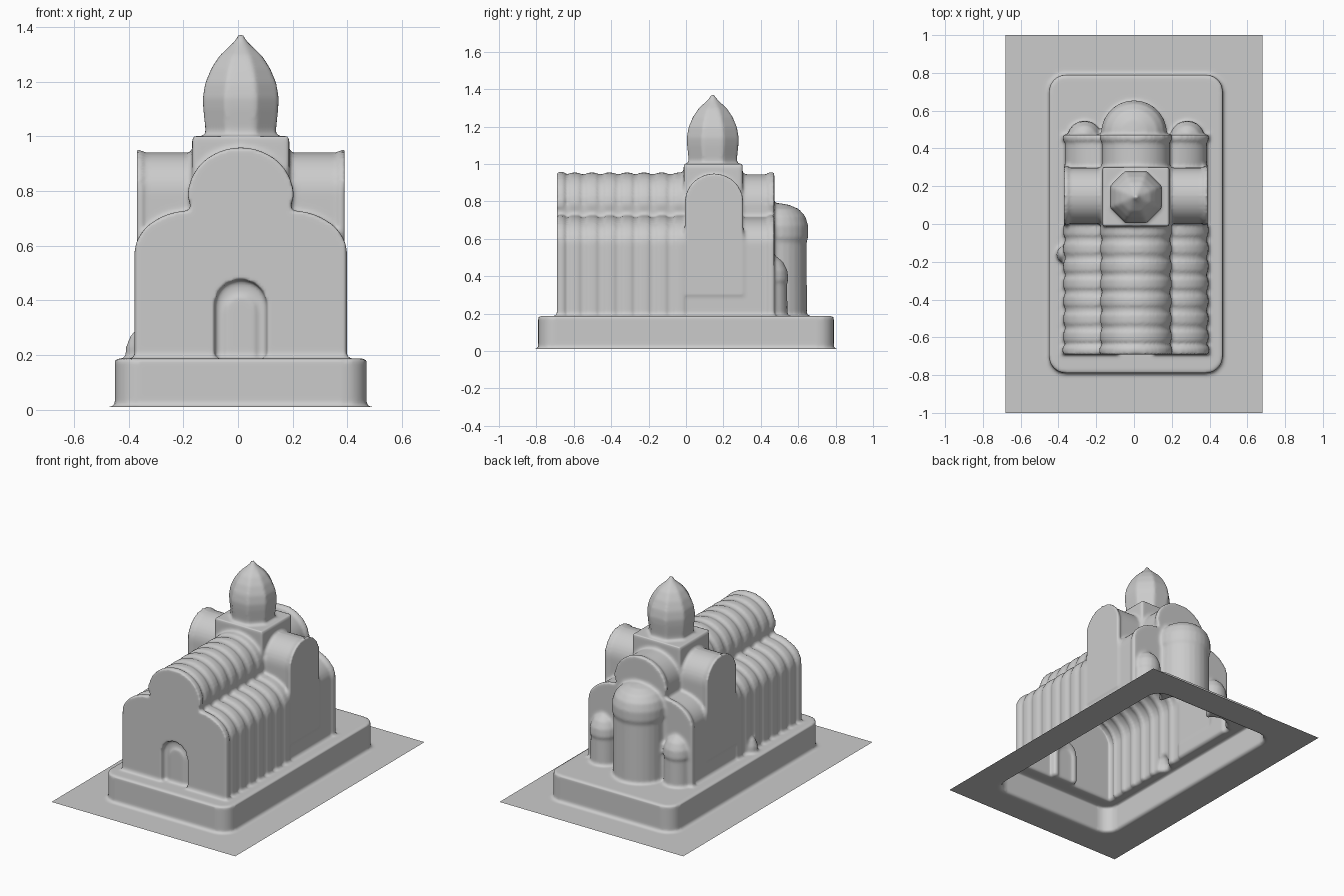
import bpy, bmesh
from math import sin, cos, pi
from mathutils import Vector

if "Cube" in bpy.data.objects:
    bpy.data.objects.remove(bpy.data.objects["Cube"])

CX = 0.01          # church axis is slightly off centre
GROUND = 0.01
parts = []


def make(name, bm):
    bmesh.ops.recalc_face_normals(bm, faces=bm.faces)
    me = bpy.data.meshes.new(name)
    bm.to_mesh(me)
    bm.free()
    ob = bpy.data.objects.new(name, me)
    bpy.context.collection.objects.link(ob)
    parts.append(ob)
    return ob


def prism(name, pts, axis, a, b):
    """Extrude a 2D outline along the given axis from a to b."""
    place = {'x': lambda u, v, w: (w, u, v),
             'y': lambda u, v, w: (u, w, v),
             'z': lambda u, v, w: (u, v, w)}[axis]
    bm = bmesh.new()
    rings = [[bm.verts.new(place(u, v, w)) for u, v in pts] for w in (a, b)]
    bm.faces.new(rings[0])
    bm.faces.new(rings[1])
    n = len(pts)
    for i in range(n):
        j = (i + 1) % n
        bm.faces.new((rings[0][i], rings[0][j], rings[1][j], rings[1][i]))
    return make(name, bm)


def lathe(name, profile, x, y, sides, turn=0.0):
    """Stack of rings (radius, z) around a vertical axis, capped."""
    bm = bmesh.new()
    rings = [[bm.verts.new((x + r * cos(turn + 2 * pi * k / sides),
                            y + r * sin(turn + 2 * pi * k / sides), z))
              for k in range(sides)] for r, z in profile]
    for lo, hi in zip(rings, rings[1:]):
        for k in range(sides):
            m = (k + 1) % sides
            bm.faces.new((lo[k], lo[m], hi[m], hi[k]))
    bm.faces.new(rings[0])
    bm.faces.new(rings[-1])
    return make(name, bm)


def arc(cx, cz, rx, rz, a0, a1, n=14):
    return [(cx + rx * cos(a0 + (a1 - a0) * i / n),
             cz + rz * sin(a0 + (a1 - a0) * i / n)) for i in range(n + 1)]


def basilica(g, door=False):
    """Cross-section: high barrel nave between two quarter-vaulted aisles."""
    pts = [(CX + 0.375 + g, 0.1)]
    pts += arc(CX + 0.18, 0.57, 0.195 + g, 0.145 + g, 0, pi / 2)
    pts += arc(CX, 0.78, 0.18 + g, 0.165 + g, 0, pi, 24)
    pts += arc(CX - 0.18, 0.57, 0.195 + g, 0.145 + g, pi / 2, pi)
    pts += [(CX - 0.375 - g, 0.1)]
    if door:
        pts += [(CX - 0.095, 0.1)] + arc(CX, 0.38, 0.095, 0.095, pi, 0) + [(CX + 0.095, 0.1)]
    return pts


def vault(g):
    """Transept cross-section in y and z."""
    return [(0.298 + g, 0.3)] + arc(0.15, 0.79, 0.148 + g, 0.15 + g, 0, pi, 20) + [(0.002 - g, 0.3)]


def box(x0, x1, y0, y1):
    return [(x0, y0), (x1, y0), (x1, y1), (x0, y1)]


# Ground slab (trimmed later) and round-cornered plinth
prism("ground", box(-0.8, 0.8, -1.1, 1.1), 'z', -0.1, GROUND)
outline = []
for i, (sx, sy) in enumerate(((1, 1), (-1, 1), (-1, -1), (1, -1))):
    outline += arc(CX + sx * 0.37, sy * 0.70, 0.09, 0.09, i * pi / 2, (i + 1) * pi / 2, 8)
prism("plinth", outline, 'z', -0.05, 0.187)

# Nave and aisles, with the doorway left open in the front gable
prism("nave", basilica(0), 'y', -0.652, 0.46)
prism("front_gable", basilica(0.014, True), 'y', -0.69, -0.652)
prism("back_gable", basilica(0.012), 'y', 0.445, 0.472)
prism("inner_door", [(CX - 0.055, 0.1)] + arc(CX, 0.36, 0.055, 0.055, pi, 0)
      + [(CX + 0.055, 0.1)], 'y', -0.662, -0.64)

# Vault ribs continuing down the walls as pilasters
for i in range(7):
    y = -0.595 + 0.093 * i
    prism("rib", basilica(0.009), 'y', y - 0.024, y + 0.024)

# Transept with raised end rims
prism("transept", vault(0), 'x', CX - 0.375, CX + 0.37)
for s in (-1, 1):
    prism("transept_rim", vault(0.01), 'x', CX + s * 0.362, CX + s * 0.38)

# Crossing block and eight-sided dome
prism("crossing", box(CX - 0.178, CX + 0.178, -0.012, 0.302), 'z', 0.6, 1.0)
lathe("dome", [(0.143, 0.9), (0.14, 1.03), (0.148, 1.1), (0.15, 1.14), (0.14, 1.195),
               (0.115, 1.25), (0.083, 1.295), (0.045, 1.328), (0.022, 1.35), (0.012, 1.37)],
      CX, 0.143, 8, pi / 8)

# Apses
lathe("main_apse", [(0.168, 0.1), (0.165, 0.58), (0.174, 0.61), (0.174, 0.67), (0.158, 0.72),
                    (0.125, 0.758), (0.07, 0.782), (0.02, 0.79)], CX - 0.01, 0.48, 28)
for s in (-1, 1):
    lathe("side_apse", [(0.09, 0.1), (0.086, 0.36), (0.093, 0.38), (0.088, 0.43),
                        (0.066, 0.475), (0.03, 0.505), (0.01, 0.51)],
          CX + s * 0.272, 0.455, 20)

# Small lump against the left wall
lathe("side_lump", [(0.05, 0.1), (0.045, 0.23), (0.03, 0.27), (0.01, 0.29)], -0.365, -0.16, 12)

# Fuse everything into one softened skin
bpy.ops.object.select_all(action='DESELECT')
for ob in parts:
    ob.select_set(True)
church = parts[0]
bpy.context.view_layer.objects.active = church
bpy.ops.object.join()
church.name = "church_on_ground"
mod = church.modifiers.new("fuse", 'REMESH')
mod.mode = 'VOXEL'
mod.voxel_size = 0.01
mod = church.modifiers.new("soften", 'SMOOTH')
mod.factor = 0.5
mod.iterations = 4
for m in list(church.modifiers):
    bpy.ops.object.modifier_apply(modifier=m.name)

# Trim to the ground rectangle and leave the underside open
bm = bmesh.new()
bm.from_mesh(church.data)
for co, no in (((0, 0, 0), (0, 0, -1)), ((0.68, 0, 0), (1, 0, 0)), ((-0.68, 0, 0), (-1, 0, 0)),
               ((0, 1, 0), (0, 1, 0)), ((0, -1, 0), (0, -1, 0))):
    bmesh.ops.bisect_plane(bm, geom=bm.verts[:] + bm.edges[:] + bm.faces[:],
                           plane_co=Vector(co), plane_no=Vector(no), clear_outer=True)
bm.to_mesh(church.data)
bm.free()
church.data.name = "church_on_ground"
bpy.ops.object.shade_smooth()
